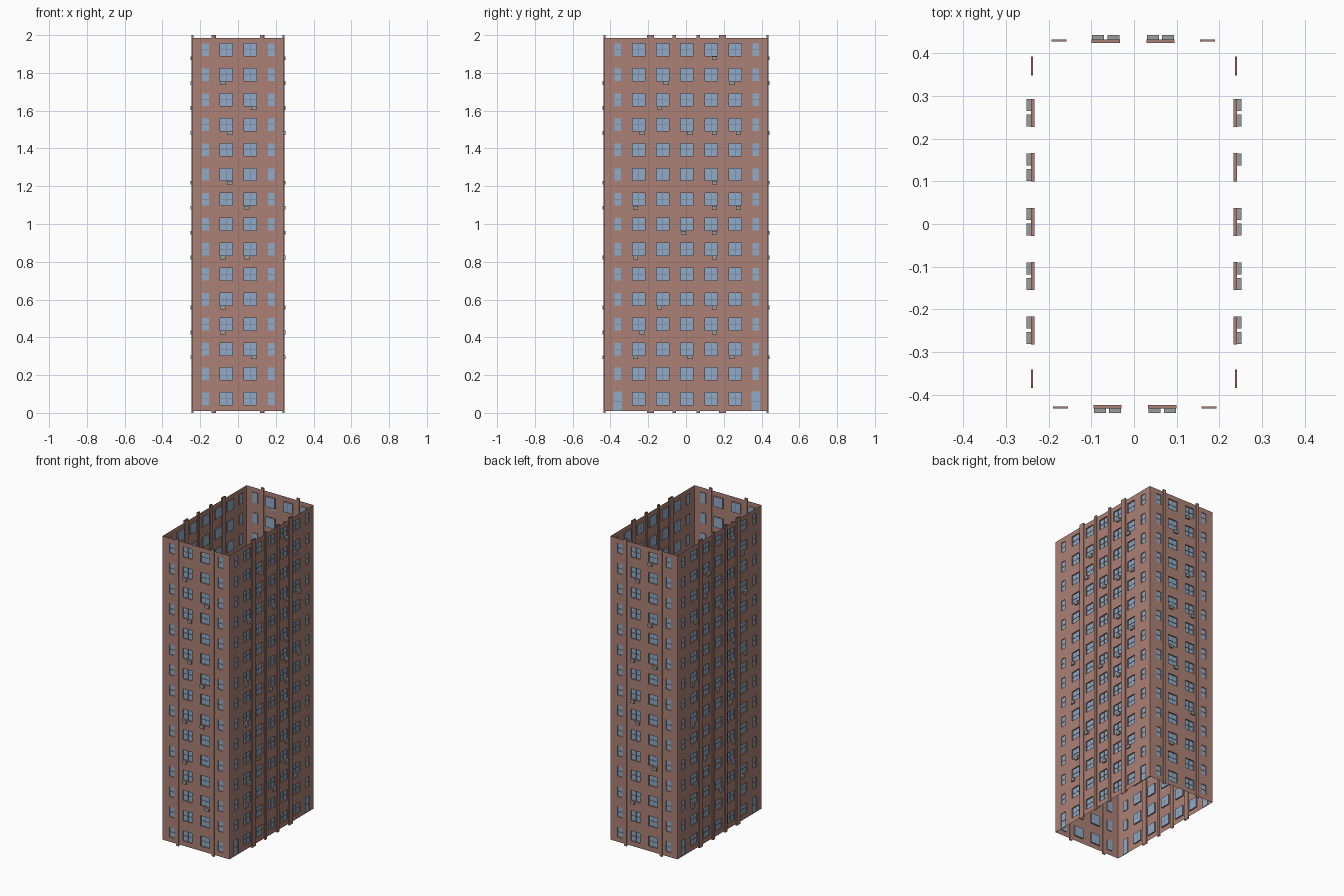
import bpy, bmesh

if "Cube" in bpy.data.objects:
    bpy.data.objects.remove(bpy.data.objects["Cube"])

WX, WY = 0.241, 0.432          # wall planes
Z0, Z1 = 0.01, 1.986           # wall bottom and top
FLOORS, STEP, SILL, WIN_H = 15, 0.132, 0.041, 0.066


def material(name, rgb):
    m = bpy.data.materials.new(name)
    m.diffuse_color = (*rgb, 1)
    m.use_nodes = True
    m.node_tree.nodes["Principled BSDF"].inputs["Base Color"].default_value = m.diffuse_color
    return m


BRICK = material("brick", (0.41, 0.22, 0.18))
GLASS = material("glass", (0.28, 0.41, 0.58))
FRAME = material("frame", (0.16, 0.2, 0.25))
METAL = material("metal", (0.32, 0.34, 0.33))

# Each side maps (along wall, outward, up) to world space
SIDES = {
    "front": lambda u, d, z: (u, -WY - d, z),
    "back": lambda u, d, z: (-u, WY + d, z),
    "right": lambda u, d, z: (WX + d, u, z),
    "left": lambda u, d, z: (-WX - d, u, z),
}


class Part:
    """Collects quads for one object on one side."""

    def __init__(self, name, side, mat):
        self.name, self.side, self.mat = f"{side}_{name}", side, mat
        self.bm = bmesh.new()

    def quad(self, *pts):
        vs = [self.bm.verts.new(SIDES[self.side](*p)) for p in pts]
        if self.side == "left":
            vs.reverse()
        self.bm.faces.new(vs)

    def panel(self, u0, u1, z0, z1, d):
        self.quad((u0, d, z0), (u1, d, z0), (u1, d, z1), (u0, d, z1))

    def tube(self, u0, u1, d0, d1, z0, z1, caps=True):
        self.panel(u0, u1, z0, z1, d1)
        self.quad((u1, d0, z0), (u0, d0, z0), (u0, d0, z1), (u1, d0, z1))
        self.quad((u0, d0, z0), (u0, d1, z0), (u0, d1, z1), (u0, d0, z1))
        self.quad((u1, d1, z0), (u1, d0, z0), (u1, d0, z1), (u1, d1, z1))
        if caps:
            self.quad((u0, d1, z1), (u1, d1, z1), (u1, d0, z1), (u0, d0, z1))
            self.quad((u0, d0, z0), (u1, d0, z0), (u1, d1, z0), (u0, d1, z0))

    def finish(self):
        bmesh.ops.remove_doubles(self.bm, verts=self.bm.verts, dist=1e-5)
        me = bpy.data.meshes.new(self.name)
        self.bm.to_mesh(me)
        self.bm.free()
        me.materials.append(self.mat)
        bpy.context.collection.objects.link(bpy.data.objects.new(self.name, me))


def facade(side, half, large, small, piers, units, doors):
    wall, glass = Part("wall", side, BRICK), Part("window_glass", side, GLASS)
    bars, pier = Part("window_bars", side, FRAME), Part("pilasters", side, BRICK)
    ac = Part("air_conditioners", side, METAL)

    # openings: u0, u1, z0, z1, recess depth, is large
    holes = []
    for f in range(FLOORS):
        z = SILL + f * STEP
        holes += [(c - .033, c + .033, z, z + WIN_H, .008, True) for c in large]
        for c in small:
            if doors and f == 0:
                holes.append((c - .022, c + .022, Z0, 0.112, .005, False))
            else:
                holes.append((c - .0175, c + .0175, z, z + WIN_H, .005, False))

    # wall skin: a grid that leaves the openings out
    us = sorted({-half, half} | {round(v, 5) for h in holes for v in h[:2]})
    zs = sorted({Z0, Z1} | {round(v, 5) for h in holes for v in h[2:4]})
    for u0, u1 in zip(us, us[1:]):
        for z0, z1 in zip(zs, zs[1:]):
            u, z = (u0 + u1) / 2, (z0 + z1) / 2
            if not any(h[0] < u < h[1] and h[2] < z < h[3] for h in holes):
                wall.panel(u0, u1, z0, z1, 0)

    # reveals, panes and glazing bars
    for u0, u1, z0, z1, r, big in holes:
        wall.quad((u0, 0, z0), (u1, 0, z0), (u1, -r, z0), (u0, -r, z0))
        wall.quad((u0, -r, z1), (u1, -r, z1), (u1, 0, z1), (u0, 0, z1))
        wall.quad((u0, 0, z0), (u0, -r, z0), (u0, -r, z1), (u0, 0, z1))
        wall.quad((u1, -r, z0), (u1, 0, z0), (u1, 0, z1), (u1, -r, z1))
        glass.panel(u0, u1, z0, z1, -r)
        u, z, b = (u0 + u1) / 2, (z0 + z1) / 2, .0012
        bars.tube(u0, u1, -r, -r + .002, z - b, z + b)
        if big:
            bars.tube(u - b, u + b, -r, -r + .002, z0, z1)

    # open-ended pilasters running past the wall top and bottom
    for c, w in piers:
        pier.tube(c - w / 2, c + w / 2, -.005, .006, 0, 2, caps=False)

    # air conditioners hung below the sills: floor, column, half of window
    for f, col, s in units:
        c, z = large[col] + s * .018, SILL + f * STEP
        ac.tube(c - .014, c + .014, 0, .01, z - .021, z - .001)

    for p in (wall, glass, bars, pier, ac):
        p.finish()


END = dict(half=WX, large=[-.062, .066], small=[-.172, .176],
           piers=[(-.131, .019), (.125, .019)], doors=False)
LONG = dict(half=WY, large=[-.249, -.122, .005, .133, .26], small=[-.362, .37],
            piers=[(-.188, .036), (-.062, .019), (.065, .019), (.194, .036)],
            doors=True)

facade("front", units=[(13, 0, -1), (12, 1, 1), (11, 0, 1), (9, 0, 1), (8, 1, -1),
                       (6, 0, -1), (6, 1, -1), (4, 0, -1), (3, 0, -1), (2, 1, 1)], **END)
facade("back", units=[(14, 1, -1), (13, 0, 1), (11, 1, -1), (9, 1, 1), (9, 0, -1),
                      (7, 0, -1), (6, 0, 1), (4, 1, 1), (2, 0, -1)], **END)
facade("right", units=[(14, 3, 1), (13, 1, 1), (13, 4, -1), (12, 1, -1), (11, 0, 1),
                       (11, 2, 1), (11, 3, 1), (11, 4, 1), (9, 3, 1), (8, 0, -1),
                       (8, 3, 1), (8, 4, 1), (7, 2, -1), (7, 3, 1), (6, 0, -1),
                       (6, 3, 1), (4, 1, -1), (4, 3, 1), (3, 0, 1), (3, 3, 1),
                       (2, 0, -1), (2, 2, 1), (2, 4, -1)], **LONG)
facade("left", units=[(14, 1, -1), (13, 3, -1), (13, 0, 1), (12, 3, 1), (11, 4, -1),
                      (11, 2, -1), (11, 1, -1), (11, 0, -1), (9, 1, -1), (8, 4, 1),
                      (8, 1, -1), (8, 0, -1), (7, 2, 1), (7, 1, -1), (6, 4, 1),
                      (6, 1, 1), (4, 3, 1), (4, 1, -1), (3, 4, -1), (3, 1, -1),
                      (2, 4, 1), (2, 2, -1), (2, 0, 1)], **LONG)
